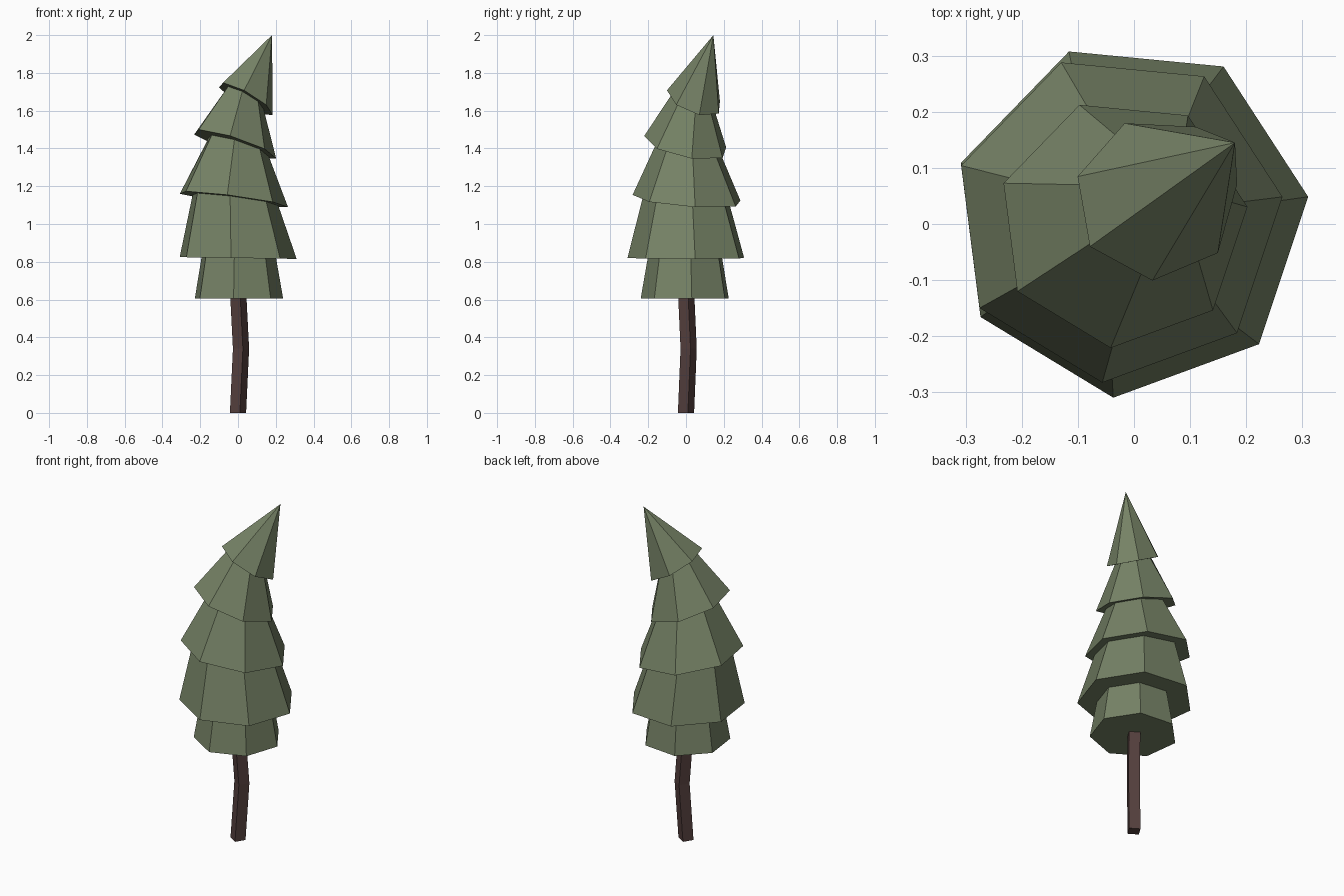
import bpy
import bmesh
from math import cos, sin, radians

cube = bpy.data.objects.get("Cube")
if cube:
    bpy.data.objects.remove(cube, do_unlink=True)


def make_material(name, color):
    mat = bpy.data.materials.new(name)
    mat.use_nodes = True
    mat.diffuse_color = color
    mat.node_tree.nodes["Principled BSDF"].inputs["Base Color"].default_value = color
    return mat


def add_ring(bm, sides, start, center, radius, tilt):
    """Polygon ring that drops by tilt per unit of x and y."""
    cx, cy, cz = center
    ring = []
    for i in range(sides):
        a = radians(start + 360 * i / sides)
        dx, dy = radius * cos(a), radius * sin(a)
        ring.append(bm.verts.new((cx + dx, cy + dy, cz - tilt[0] * dx - tilt[1] * dy)))
    return ring


def loft(name, sides, start, sections, mat, apex=None):
    """Closed solid through rings, ending in a flat cap or a point."""
    bm = bmesh.new()
    rings = [add_ring(bm, sides, start, *s) for s in sections]
    bm.faces.new(list(reversed(rings[0])))
    for low, high in zip(rings, rings[1:]):
        for i in range(sides):
            j = (i + 1) % sides
            bm.faces.new((low[i], low[j], high[j], high[i]))
    if apex:
        tip = bm.verts.new(apex)
        for i in range(sides):
            bm.faces.new((rings[-1][i], rings[-1][(i + 1) % sides], tip))
    else:
        bm.faces.new(rings[-1])
    bmesh.ops.recalc_face_normals(bm, faces=bm.faces[:])
    mesh = bpy.data.meshes.new(name)
    bm.to_mesh(mesh)
    bm.free()
    mesh.materials.append(mat)
    obj = bpy.data.objects.new(name, mesh)
    bpy.context.collection.objects.link(obj)
    return obj


needles = make_material("needle_green", (0.18, 0.224, 0.132, 1))
bark = make_material("bark_brown", (0.089, 0.05, 0.047, 1))

# Slightly bent square trunk
loft("trunk", 4, 13, [((x, y, z), 0.044, (0, 0))
                      for x, y, z in ((0, 0, 0), (0.016, 0.014, 0.34), (0, 0, 0.65))], bark)

# Tilt of the tiers, growing towards the tip
LEVEL, SLIGHT, LOW, MID, HIGH = (0, 0), (0.015, 0), (0.13, 0.07), (0.31, 0.18), (0.53, 0.3)

# Seven-sided foliage tiers, each poking into the one above
tiers = [
    ("bottom_tier", [((0, 0, 0.605), 0.241, LEVEL), ((0, 0, 0.84), 0.2, SLIGHT)]),
    ("lower_tier", [((-0.006, 0.008, 0.82), 0.319, SLIGHT), ((-0.02, 0.005, 1.15), 0.228, LOW)]),
    ("middle_tier", [((-0.028, 0.011, 1.13), 0.295, LOW), ((0, 0.015, 1.45), 0.148, MID)]),
    ("upper_tier", [((-0.02, 0.002, 1.42), 0.224, MID), ((0.037, 0.04, 1.69), 0.092, HIGH)]),
]
for name, sections in tiers:
    loft(name, 7, 7.3, sections, needles)

# Leaning pointed tip
loft("tip", 7, 10, [((0.04, 0.045, 1.66), 0.146, HIGH)], needles, apex=(0.18, 0.145, 2.0))
